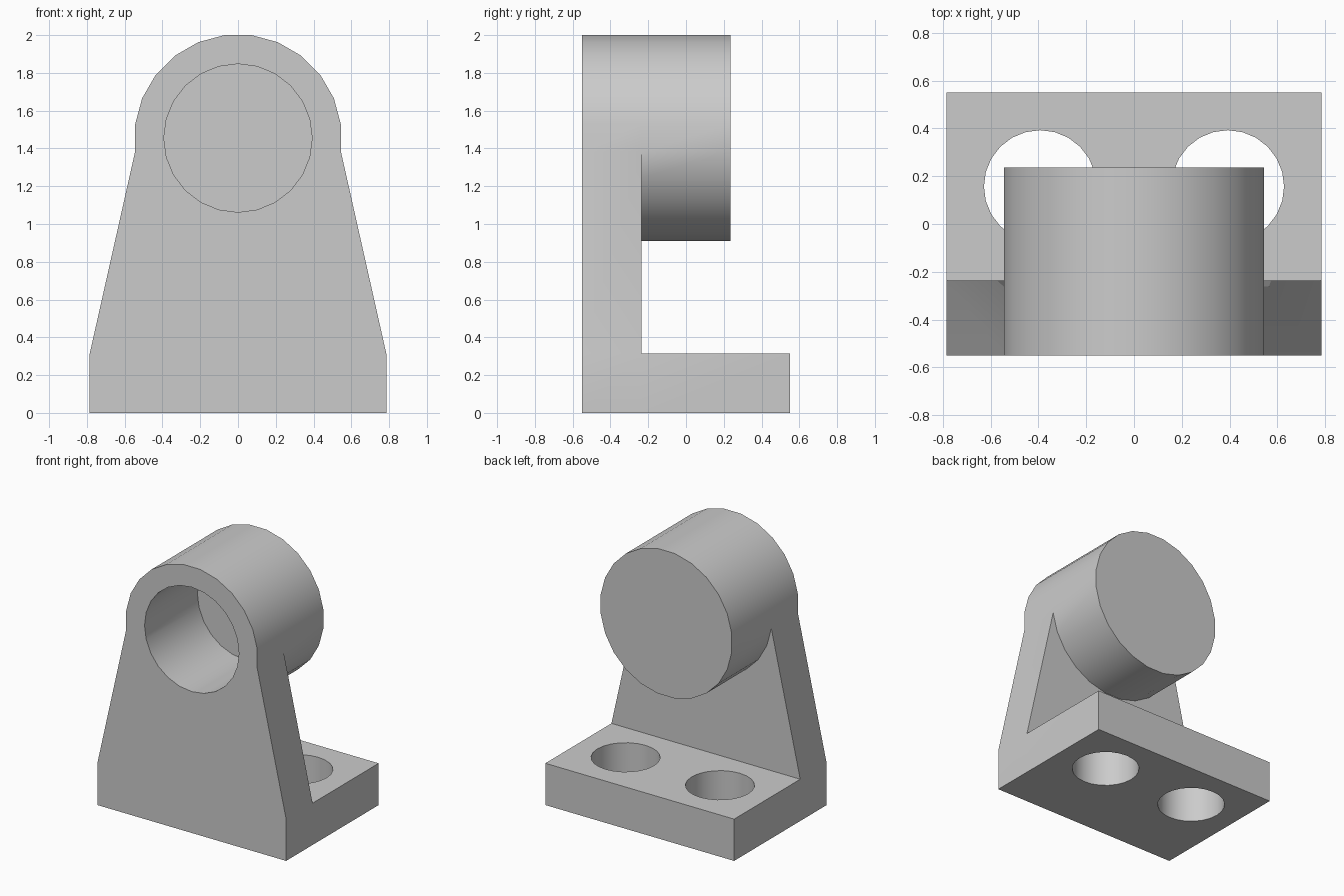
import bpy
import math

cube = bpy.data.objects.get("Cube")
if cube:
    bpy.data.objects.remove(cube, do_unlink=True)

U = 0.157                      # design unit
HALF_W, BASE_H = 5 * U, 2 * U
Y_FRONT, Y_BACK = -3.5 * U, 3.5 * U
Y_PLATE, Y_BOSS = -1.5 * U, 1.5 * U
AXIS_Z, R_BOSS, R_BORE, R_HOLE = 1.455, 3.5 * U, 2.5 * U, 1.5 * U
SIDES = 24

grey = bpy.data.materials.new("plain grey")
grey.use_nodes = True
colour = (0.6, 0.6, 0.6, 1)
grey.diffuse_color = colour
grey.node_tree.nodes["Principled BSDF"].inputs["Base Color"].default_value = colour


def prism(name, outline, start, end, place):
    """Extrude an outline from start to end; place maps (a, b, depth) to xyz."""
    n = len(outline)
    verts = [place(a, b, d) for d in (start, end) for a, b in outline]
    faces = [tuple(range(n)), tuple(range(2 * n - 1, n - 1, -1))]
    faces += [(i, i + n, (i + 1) % n + n, (i + 1) % n) for i in range(n)]
    mesh = bpy.data.meshes.new(name)
    mesh.from_pydata(verts, [], faces)
    mesh.materials.append(grey)
    obj = bpy.data.objects.new(name, mesh)
    bpy.context.collection.objects.link(obj)
    bpy.context.view_layer.objects.active = obj
    bpy.ops.object.select_all(action="DESELECT")
    obj.select_set(True)
    bpy.ops.object.mode_set(mode="EDIT")
    bpy.ops.mesh.select_all(action="SELECT")
    bpy.ops.mesh.normals_make_consistent(inside=False)
    bpy.ops.object.mode_set(mode="OBJECT")
    return obj


def along_y(a, b, d):
    return (a, d, b)


def along_z(a, b, d):
    return (a, b, d)


def circle(ca, cb, r, n, phase=0.0):
    steps = [math.tau * (i + phase) / n for i in range(n)]
    return [(ca + r * math.cos(t), cb + r * math.sin(t)) for t in steps]


def combine(target, tool, operation):
    """Apply a boolean and remove the tool."""
    mod = target.modifiers.new("combine", "BOOLEAN")
    mod.operation, mod.solver, mod.object = operation, "EXACT", tool
    bpy.context.view_layer.objects.active = target
    bpy.ops.object.modifier_apply(modifier=mod.name)
    bpy.data.objects.remove(tool, do_unlink=True)


# Upright plate: straight foot, tapering sides, round head
ring = circle(0, AXIS_Z, R_BOSS, SIDES, 0.5)
head = [ring[i % SIDES] for i in range(-1, SIDES // 2 + 1)]
foot = [(-HALF_W, BASE_H), (-HALF_W, 0), (HALF_W, 0), (HALF_W, BASE_H)]
bracket = prism("bearing_bracket", head + foot, Y_FRONT, Y_PLATE, along_y)

# Base slab and round boss behind the plate
slab = [(-HALF_W, 0), (HALF_W, 0), (HALF_W, BASE_H), (-HALF_W, BASE_H)]
combine(bracket, prism("base_slab", slab, Y_PLATE, Y_BACK, along_y), "UNION")
combine(bracket, prism("boss", ring, Y_PLATE, Y_BOSS, along_y), "UNION")

# Blind bore from the front and two bolt holes through the base
bore = circle(0, AXIS_Z, R_BORE, SIDES)
combine(bracket, prism("bore", bore, Y_FRONT - U, Y_BOSS - U, along_y), "DIFFERENCE")
for side in (-1, 1):
    hole = circle(side * 2.5 * U, U, R_HOLE, SIDES)
    combine(bracket, prism("bolt_hole", hole, -U, BASE_H + U, along_z), "DIFFERENCE")

# Smooth the round walls, keep the rims sharp
bpy.ops.object.select_all(action="DESELECT")
bracket.select_set(True)
bpy.context.view_layer.objects.active = bracket
bpy.ops.object.shade_smooth_by_angle(angle=math.radians(30))
